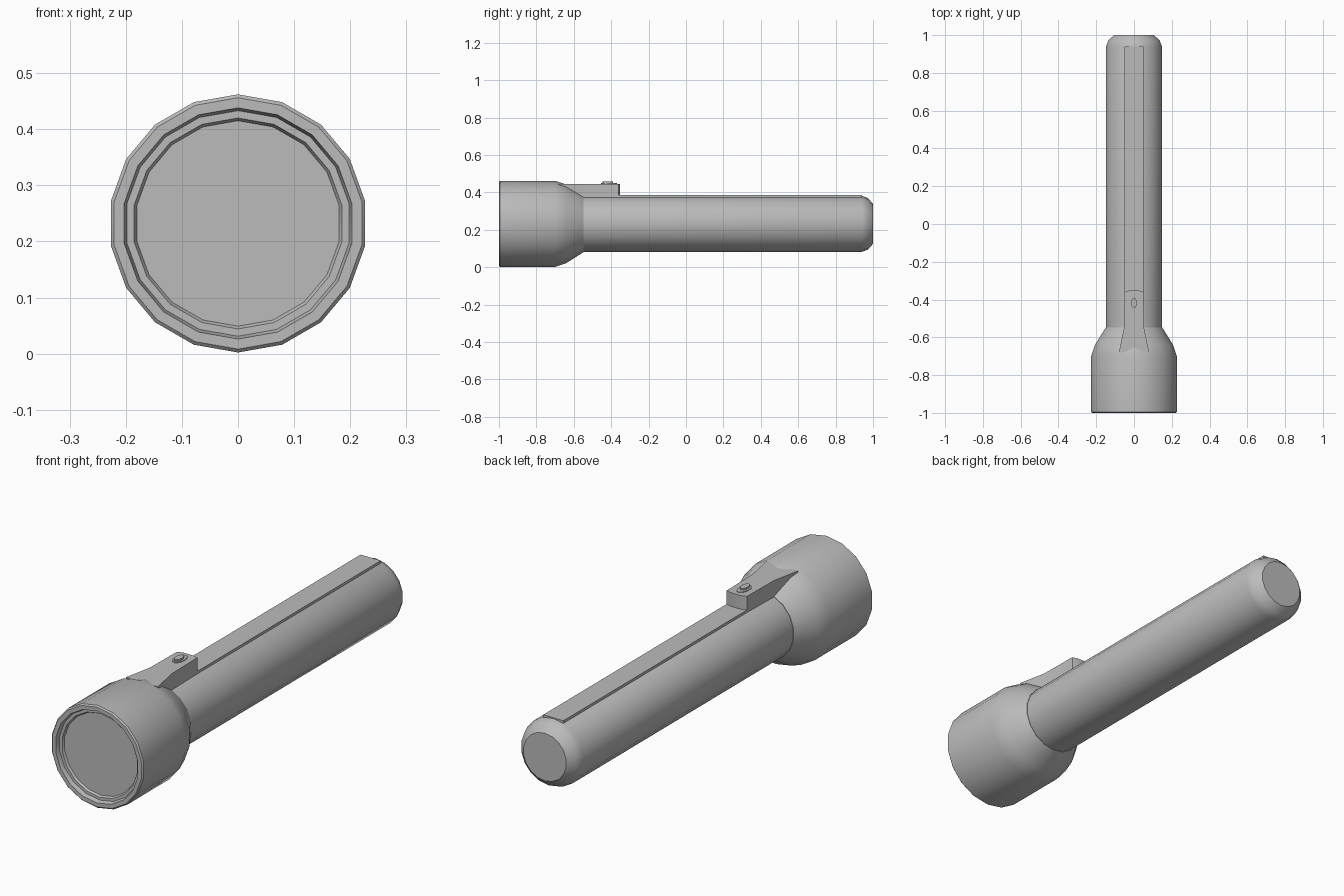
import bpy, bmesh, math

cube = bpy.data.objects.get("Cube")
if cube:
    bpy.data.objects.remove(cube, do_unlink=True)

SIDES = 18
AXIS_Z = 0.232

grey = bpy.data.materials.new("plain grey")
grey.use_nodes = True
grey.diffuse_color = (0.5, 0.5, 0.5, 1)
grey.node_tree.nodes["Principled BSDF"].inputs["Base Color"].default_value = (0.5, 0.5, 0.5, 1)


def finish(name, bm, angle=35):
    bmesh.ops.recalc_face_normals(bm, faces=bm.faces)
    mesh = bpy.data.meshes.new(name)
    bm.to_mesh(mesh)
    bm.free()
    mesh.materials.append(grey)
    obj = bpy.data.objects.new(name, mesh)
    bpy.context.collection.objects.link(obj)
    bpy.ops.object.select_all(action='DESELECT')
    obj.select_set(True)
    bpy.context.view_layer.objects.active = obj
    bpy.ops.object.shade_smooth_by_angle(angle=math.radians(angle))
    return obj


def lathe(name, profile):
    """Turn (y, radius) points around the long axis and close both ends."""
    bm = bmesh.new()
    rings = []
    for y, r in profile:
        turns = [2 * math.pi * i / SIDES for i in range(SIDES)]
        rings.append([bm.verts.new((r * math.sin(a), y, AXIS_Z + r * math.cos(a))) for a in turns])
    for a, b in zip(rings, rings[1:]):
        for i in range(SIDES):
            j = (i + 1) % SIDES
            bm.faces.new((a[i], a[j], b[j], b[i]))
    bm.faces.new(rings[0])
    bm.faces.new(rings[-1])
    return finish(name, bm)


def prism(name, outline, bottom, top):
    """Raise an (x, y) outline from bottom to top."""
    bm = bmesh.new()
    base = bm.faces.new([bm.verts.new((x, y, bottom)) for x, y in outline])
    grown = bmesh.ops.extrude_face_region(bm, geom=[base], use_keep_orig=True)
    for v in grown["geom"]:
        if isinstance(v, bmesh.types.BMVert):
            v.co.z = top
    return finish(name, bm)


def oval(rx, ry, y, count=12):
    return [(rx * math.cos(2 * math.pi * i / count), y + ry * math.sin(2 * math.pi * i / count))
            for i in range(count)]


# Head with stepped rim around the recessed lens
lathe("lamp_head", [(-0.97, 0.183), (-0.98, 0.188), (-0.98, 0.201), (-1.0, 0.206),
                    (-1.0, 0.224), (-0.994, 0.23), (-0.7, 0.23), (-0.64, 0.21),
                    (-0.548, 0.152)])

# Handle with rounded tail
lathe("handle", [(-0.56, 0.15), (0.94, 0.15), (0.972, 0.138), (1.0, 0.107)])

# Slim raised strip along the handle
half = [(0.05, -0.55), (0.05, 0.94)]
prism("handle_strip", half + [(-x, y) for x, y in reversed(half)], 0.365, 0.385)

# Switch housing, flared where it runs into the head
half = [(0.08, -0.68), (0.053, -0.55), (0.05, -0.36), (0.025, -0.352)]
prism("switch_housing", half + [(-x, y) for x, y in reversed(half)], 0.36, 0.446)

# Switch button on its oval base
prism("switch_base", oval(0.024, 0.042, -0.412), 0.44, 0.449)
prism("switch_button", oval(0.015, 0.028, -0.418), 0.44, 0.457)
